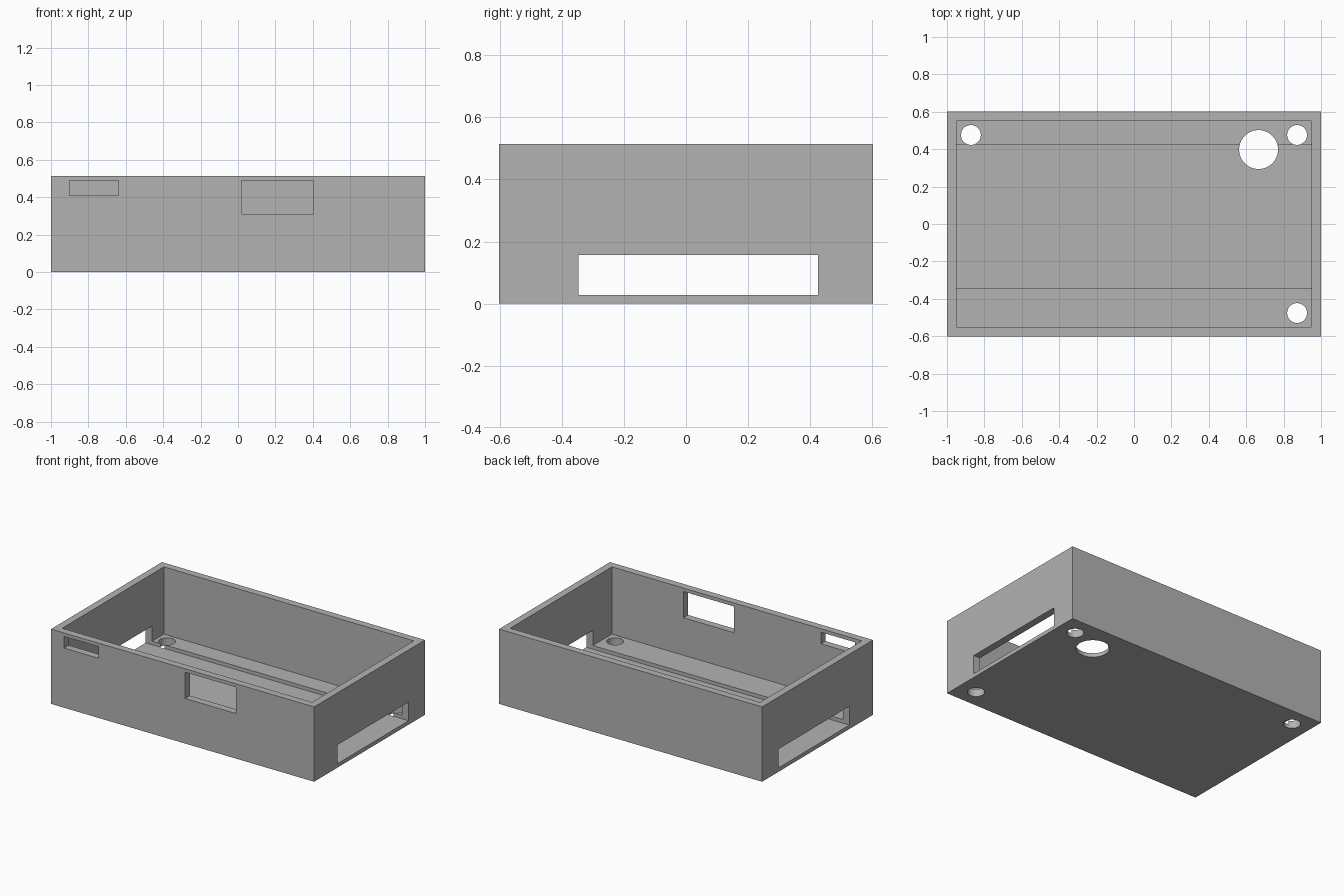
import bpy

cube = bpy.data.objects.get("Cube")
if cube:
    bpy.data.objects.remove(cube, do_unlink=True)

HEIGHT, WALL, FLOOR = 0.514, 0.05, 0.052

grey = bpy.data.materials.new("plain grey")
grey.use_nodes = True
grey.diffuse_color = (0.45, 0.45, 0.45, 1)
grey.node_tree.nodes["Principled BSDF"].inputs["Base Color"].default_value = grey.diffuse_color


def box(name, x, y, z):
    """Box spanning the given (low, high) ranges."""
    spans = (x, y, z)
    bpy.ops.mesh.primitive_cube_add(size=1, location=[(a + b) / 2 for a, b in spans])
    obj = bpy.context.object
    obj.name = name
    obj.scale = [b - a for a, b in spans]
    bpy.ops.object.transform_apply(location=True, rotation=False, scale=True)
    obj.data.materials.append(grey)
    return obj


def drill(name, x, y, radius):
    """Vertical round cutter through the floor."""
    bpy.ops.mesh.primitive_cylinder_add(vertices=64, radius=radius, depth=0.3, location=(x, y, 0))
    obj = bpy.context.object
    obj.name = name
    obj.data.materials.append(grey)
    return obj


def cut(target, cutter):
    """Subtract the cutter from the target, then discard it."""
    mod = target.modifiers.new(cutter.name, 'BOOLEAN')
    mod.operation, mod.solver, mod.object = 'DIFFERENCE', 'EXACT', cutter
    bpy.context.view_layer.objects.active = target
    bpy.ops.object.modifier_apply(modifier=mod.name)
    bpy.data.objects.remove(cutter, do_unlink=True)


# Open tray
case = box("enclosure_base", (-1, 1), (-0.602, 0.602), (0, HEIGHT))
inner_x, inner_y = 1 - WALL, 0.602 - WALL
cut(case, box("cavity", (-inner_x, inner_x), (-inner_y, inner_y), (FLOOR, 1)))

# Slot through both end walls, which also leaves a shallow channel in the floor
cut(case, box("end_slot", (-1.2, 1.2), (-0.346, 0.425), (0.027, 0.156)))

# Front wall windows
cut(case, box("small_window", (-0.9, -0.64), (-0.8, -0.5), (0.41, 0.49)))
cut(case, box("large_window", (0.02, 0.405), (-0.8, -0.5), (0.31, 0.49)))

# Mounting holes in three corners, and the large cable hole
for x, y in ((-0.872, 0.476), (0.872, 0.476), (0.872, -0.476)):
    cut(case, drill("mounting_hole", x, y, 0.053))
cut(case, drill("cable_hole", 0.666, 0.398, 0.104))

# One shared material, with sharp edges kept
case.data.materials.clear()
case.data.materials.append(grey)
case.select_set(True)
bpy.context.view_layer.objects.active = case
bpy.ops.object.shade_smooth_by_angle()
